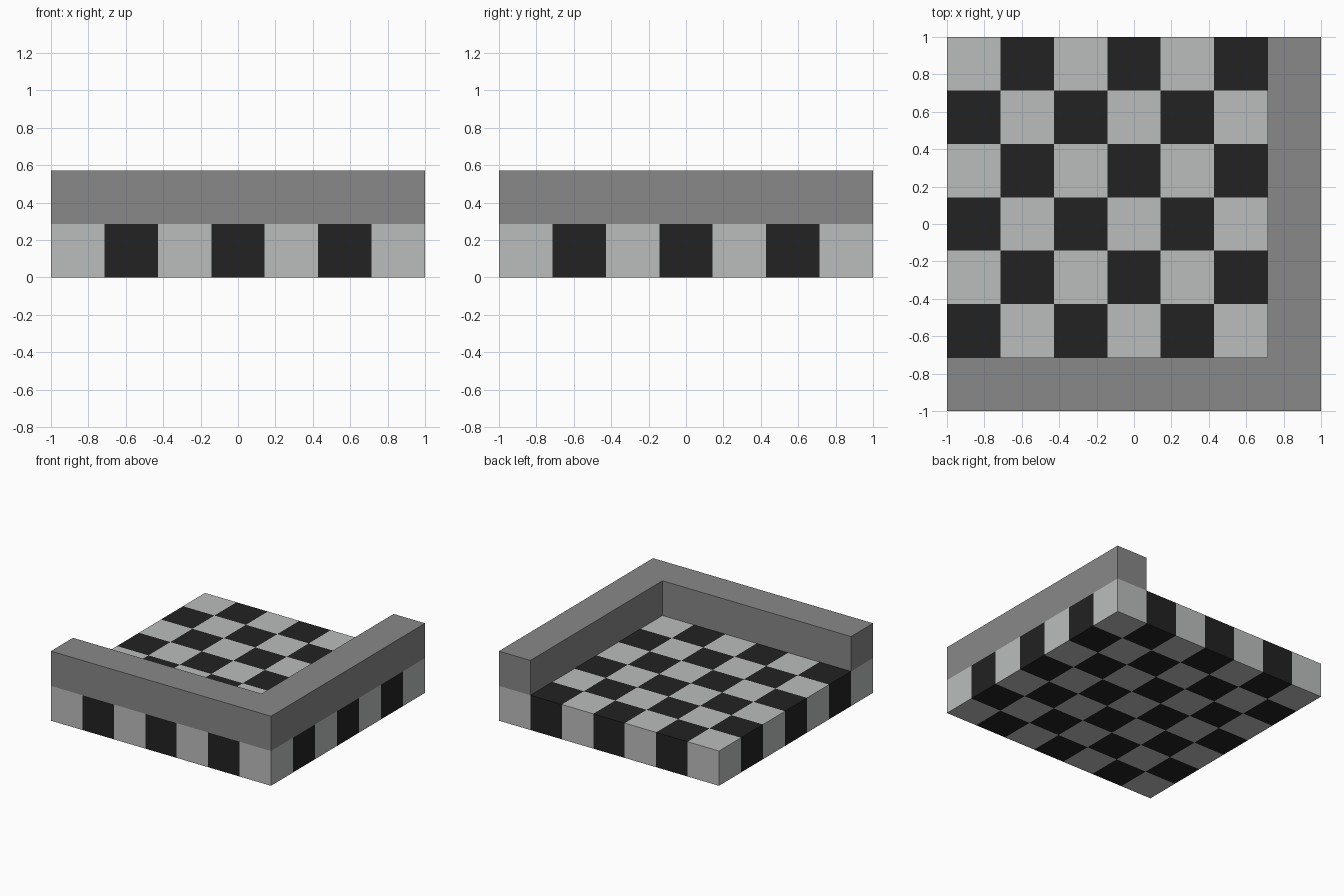
import bpy, bmesh, math
from mathutils import Vector

cube = bpy.data.objects.get("Cube")
if cube:
    bpy.data.objects.remove(cube, do_unlink=True)

N = 7               # tiles per side
T = 2 / N           # tile size


def material(name, rgb):
    mat = bpy.data.materials.new(name)
    mat.use_nodes = True
    color = (*rgb, 1)
    mat.diffuse_color = color
    mat.node_tree.nodes["Principled BSDF"].inputs["Base Color"].default_value = color
    return mat


def add_object(name, bm, mats):
    bmesh.ops.recalc_face_normals(bm, faces=bm.faces)
    mesh = bpy.data.meshes.new(name)
    bm.to_mesh(mesh)
    bm.free()
    for mat in mats:
        mesh.materials.append(mat)
    obj = bpy.data.objects.new(name, mesh)
    bpy.context.collection.objects.link(obj)
    return obj


light = material("light grey", (0.497, 0.508, 0.503))
dark = material("near black", (0.016, 0.016, 0.016))
grey = material("mid grey", (0.246, 0.246, 0.246))

# Checkered base slab: a box cut into square tiles
bm = bmesh.new()
bmesh.ops.create_cube(bm, size=1)
bmesh.ops.scale(bm, vec=(2, 2, T), verts=bm.verts)
bmesh.ops.translate(bm, vec=(0, 0, T / 2), verts=bm.verts)
for axis in (Vector((1, 0, 0)), Vector((0, 1, 0))):
    for i in range(1, N):
        bmesh.ops.bisect_plane(bm, geom=bm.verts[:] + bm.edges[:] + bm.faces[:],
                               plane_co=axis * (i * T - 1), plane_no=axis)
bm.normal_update()
for face in bm.faces:
    inside = face.calc_center_median() - face.normal * T / 2
    col, row = (math.floor((c + 1) / T) for c in inside.xy)
    face.material_index = (col + row) % 2
add_object("checkered_base", bm, [light, dark])

# L-shaped wall along the front and left sides
bm = bmesh.new()
inner = 1 - T
outline = [(-1, -1), (1, -1), (1, 1), (inner, 1), (inner, -inner), (-1, -inner)]
profile = bm.faces.new([bm.verts.new((x, y, T)) for x, y in outline])
walls = bmesh.ops.extrude_face_region(bm, geom=[profile], use_keep_orig=True)
top = [v for v in walls["geom"] if isinstance(v, bmesh.types.BMVert)]
bmesh.ops.translate(bm, vec=(0, 0, T), verts=top)
add_object("corner_wall", bm, [grey])
